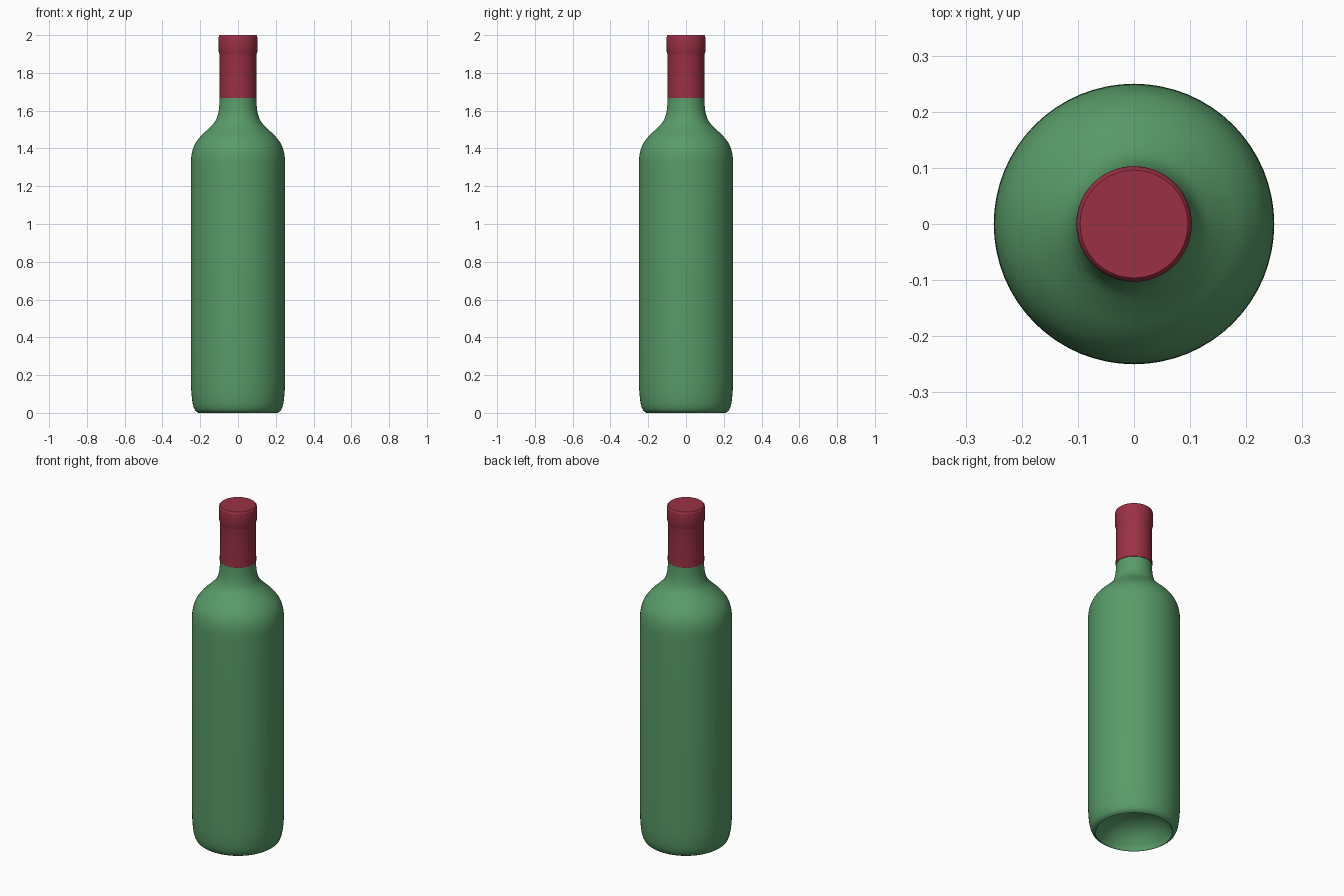
import bpy, bmesh, math
from mathutils import Vector

if "Cube" in bpy.data.objects:
    bpy.data.objects.remove(bpy.data.objects["Cube"])

SEGMENTS = 64


def smooth_profile(points, steps=4):
    """Catmull-Rom curve through (radius, height) points."""
    p = [Vector(q) for q in points]
    p = [p[0]] + p + [p[-1]]
    out = []
    for a, b, c, d in zip(p, p[1:], p[2:], p[3:]):
        for i in range(steps):
            t = i / steps
            out.append(0.5 * (2 * b + (c - a) * t + (2 * a - 5 * b + 4 * c - d) * t**2
                              + (3 * b - a - 3 * c + d) * t**3))
    return out + [p[-1]]


def lathe(name, profile, color):
    bm = bmesh.new()
    verts = [bm.verts.new((r, 0, z)) for r, z in profile]
    edges = [bm.edges.new(pair) for pair in zip(verts, verts[1:])]
    bmesh.ops.spin(bm, geom=verts + edges, axis=(0, 0, 1), cent=(0, 0, 0),
                   angle=math.tau, steps=SEGMENTS, use_duplicate=False)
    bmesh.ops.remove_doubles(bm, verts=bm.verts, dist=1e-4)
    bmesh.ops.recalc_face_normals(bm, faces=bm.faces)
    # make sure the outer wall faces outward
    wall = max(bm.faces, key=lambda f: f.calc_center_median().xy.length)
    if wall.normal.dot(wall.calc_center_median() * Vector((1, 1, 0))) < 0:
        bmesh.ops.reverse_faces(bm, faces=bm.faces)
    mesh = bpy.data.meshes.new(name)
    bm.to_mesh(mesh)
    bm.free()
    obj = bpy.data.objects.new(name, mesh)
    bpy.context.collection.objects.link(obj)
    mat = bpy.data.materials.new(name + "_color")
    mat.diffuse_color = color
    mat.use_nodes = True
    mat.node_tree.nodes["Principled BSDF"].inputs["Base Color"].default_value = mat.diffuse_color
    mesh.materials.append(mat)
    bpy.context.view_layer.objects.active = obj
    obj.select_set(True)
    bpy.ops.object.shade_smooth_by_angle(angle=math.radians(40))
    obj.select_set(False)


# Glass: domed hollow underneath, straight wall, shoulder and neck
punt = smooth_profile([(0, 0.13), (0.08, 0.12), (0.15, 0.085), (0.195, 0.03), (0.205, 0.004)])
heel = smooth_profile([(0.21, 0), (0.228, 0.015), (0.24, 0.05), (0.247, 0.11), (0.25, 0.18)])
shoulder = smooth_profile([(0.25, 1.30), (0.247, 1.36), (0.232, 1.415), (0.20, 1.462),
                           (0.155, 1.506), (0.12, 1.545), (0.104, 1.59), (0.098, 1.64),
                           (0.097, 1.67)])
lathe("glass_bottle", punt + heel + shoulder, (0.10, 0.33, 0.14, 1))

# Foil capsule with a slightly wider lip and a flat top
capsule = [(0.097, 1.667), (0.099, 1.668), (0.097, 1.89), (0.099, 1.903), (0.103, 1.915),
           (0.103, 1.985), (0.101, 1.995), (0.096, 2.0), (0, 2.0)]
lathe("foil_capsule", capsule, (0.33, 0.03, 0.06, 1))
